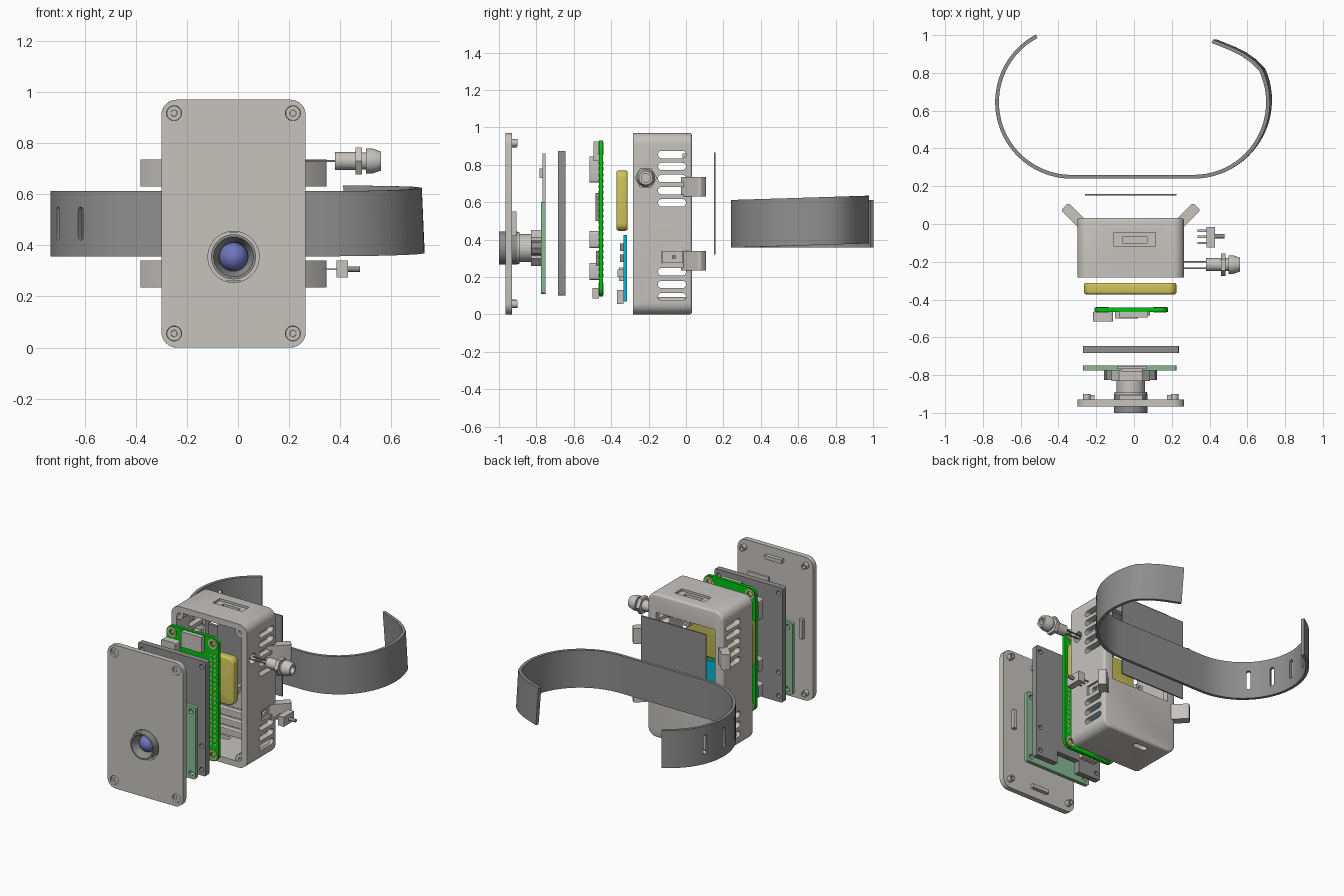
import bpy, math
from mathutils import Matrix, Vector

if "Cube" in bpy.data.objects:
    bpy.data.objects.remove(bpy.data.objects["Cube"])


def material(name, r, g, b):
    m = bpy.data.materials.new(name)
    m.use_nodes = True
    m.diffuse_color = (r, g, b, 1)
    m.node_tree.nodes["Principled BSDF"].inputs["Base Color"].default_value = (r, g, b, 1)
    return m


LIGHT = material("light_grey", .57, .55, .52)
GREY = material("mid_grey", .27, .27, .27)
GREEN = material("board_green", 0, .55, .005)
PALE = material("pale_green", .25, .49, .29)
CYAN = material("board_cyan", 0, .48, .7)
YELLOW = material("battery_yellow", .62, .55, .1)
BLUE = material("lens_blue", .16, .18, .52)
TAN = material("contact_tan", .6, .48, .25)
MID = -.0175   # middle of the case in x


def slab(axis, xs, ys, zs, r=0, seg=6):
    """Box given by its ranges, with the corners rounded around one axis."""
    rng = [xs, ys, zs]
    k = "xyz".index(axis)
    u, v = [i for i in range(3) if i != k]
    (u0, u1), (v0, v1) = rng[u], rng[v]
    r = min(r, (u1 - u0) / 2 - 1e-4, (v1 - v0) / 2 - 1e-4)
    pts = []
    corners = [(u1 - r, v1 - r), (u0 + r, v1 - r), (u0 + r, v0 + r), (u1 - r, v0 + r)]
    for q, (cu, cv) in enumerate(corners):
        for s in range(seg + 1 if r > 0 else 1):
            a = (q + s / seg) * math.pi / 2
            pts.append((cu + r * math.cos(a), cv + r * math.sin(a)))
    n, verts = len(pts), []
    for w in rng[k]:
        for p in pts:
            co = [0, 0, 0]
            co[k], co[u], co[v] = w, *p
            verts.append(Vector(co))
    faces = [list(range(n))[::-1], list(range(n, 2 * n))]
    faces += [[i, (i + 1) % n, n + (i + 1) % n, n + i] for i in range(n)]
    if axis == "y":
        faces = [f[::-1] for f in faces]
    return verts, faces


def lathe(axis, centre, profile, n=32):
    """Closed solid turned from (position, radius) pairs along an axis."""
    k = "xyz".index(axis)
    u, v = [i for i in range(3) if i != k]
    verts = []
    for w, r in profile:
        for i in range(n):
            a = 2 * math.pi * i / n
            co = list(centre)
            co[k] = w
            co[u] += r * math.cos(a)
            co[v] += r * math.sin(a)
            verts.append(Vector(co))
    m = len(profile)
    faces = [list(range(n))[::-1], list(range((m - 1) * n, m * n))]
    for j in range(m - 1):
        faces += [[j * n + i, j * n + (i + 1) % n, (j + 1) * n + (i + 1) % n, (j + 1) * n + i] for i in range(n)]
    if axis == "y":
        faces = [f[::-1] for f in faces]
    return verts, faces


def rod(axis, centre, a, b, r, n=20):
    return lathe(axis, centre, [(a, r), (b, r)], n)


def turned(piece, degrees, x, y):
    m = Matrix.Translation((x, y, 0)) @ Matrix.Rotation(math.radians(degrees), 4, "Z")
    return [m @ p for p in piece[0]], piece[1]


def part(name, mat, pieces, cuts=(), bevel=0):
    """Join pieces to one object, bevel it, then subtract each group of cutters."""
    verts, faces = [], []
    for pv, pf in pieces:
        faces += [[i + len(verts) for i in f] for f in pf]
        verts += pv
    me = bpy.data.meshes.new(name)
    me.from_pydata(verts, [], faces)
    ob = bpy.data.objects.new(name, me)
    bpy.context.scene.collection.objects.link(ob)
    if mat:
        me.materials.append(mat)
    if bevel:
        b = ob.modifiers.new("edge", "BEVEL")
        b.width, b.segments, b.limit_method, b.angle_limit = bevel, 3, "ANGLE", math.radians(40)
    tools = [part("cutter", None, group) for group in cuts]
    for t in tools:
        t.hide_render = True
        mod = ob.modifiers.new("cut", "BOOLEAN")
        mod.operation, mod.object, mod.solver = "DIFFERENCE", t, "EXACT"
    if ob.modifiers:
        bpy.context.view_layer.update()
        ev = ob.evaluated_get(bpy.context.evaluated_depsgraph_get())
        new = bpy.data.meshes.new_from_object(ev)
        ob.modifiers.clear()
        ob.data = new
        if mat:
            new.materials.clear()
            new.materials.append(mat)
    for t in tools:
        bpy.data.objects.remove(t)
    ob.data.shade_smooth()
    ob.data.set_sharp_from_angle(angle=math.radians(32))
    return ob


screws = [(x, 0, z) for x in (-.25, .215) for z in (.055, .917)]
lens = (MID, 0, .355)

# Front cover with countersunk screw holes, snap tabs and pegs
part("front_cover", LIGHT, [slab("y", (-.3, .265), (-.965, -.93), (0, .97), .06)],
     [[rod("y", lens, -1, -.9, .1, 40)] + [lathe("y", s, [(-.97, .03), (-.952, .028), (-.952, .013), (-.9, .013)]) for s in screws]])
tabs = [slab("x", (x, x + .025), (-.932, -.905), (.42, .55)) for x in (-.235, .175)]
tabs += [slab("z", (-.08, .045), (-.932, -.905), (z, z + .025)) for z in (.055, .89)]
part("cover_tabs", LIGHT, tabs)
part("cover_pegs", LIGHT, [lathe("y", s, [(-.935, .02), (-.9, .02), (-.9, .012), (-.95, .012)]) for s in screws])

# Camera: barrel, lens, mount and small board
part("lens_barrel", GREY, [lathe("y", lens, [(-.9, .088), (-1, .088), (-1, .078), (-.955, .057), (-.93, .055)], 40)])
ball = [(-.93 - .057 * math.cos(i * math.pi / 12), max(.001, .057 * math.sin(i * math.pi / 12))) for i in range(7)]
part("lens", BLUE, [lathe("y", lens, ball)])
part("lens_mount", LIGHT, [lathe("y", lens, [(-.905, .085), (-.89, .085), (-.89, .075), (-.825, .075)])])
part("mount_base", LIGHT, [slab("y", (-.12, .085), (-.83, -.775), (.26, .452), .04, 1)])
part("mount_knobs", GREY, [lathe("y", (MID + s * .1, 0, .355), [(-.825, .04), (-.775, .04)], 8) for s in (-1, 1)])
part("camera_board", PALE, [slab("y", (-.27, .225), (-.775, -.75), (.11, .6), .015)],
     [[rod("y", (x, 0, z), -.8, -.7, .016) for x in (-.235, .19) for z in (.145, .565)]])
part("camera_ribbon", LIGHT, [slab("y", (-.09, .065), (-.768, -.752), (.59, .86)),
                              slab("y", (-.07, .045), (-.782, -.768), (.73, .78))])

# Shield plate with a notch in its lower edge
part("shield_plate", GREY, [slab("y", (-.27, .237), (-.684, -.645), (.1, .875), .01)],
     [[rod("y", (x, 0, z), -.75, -.6, .015) for x in (-.24, .207) for z in (.14, .3, .835)]
      + [slab("y", (-.1, .07), (-.75, -.6), (.05, .18))]])

# Main computer board
mounts = [(x, 0, z) for x in (-.168, .137) for z in (.138, .887)]
part("main_board", GREEN, [slab("y", (-.21, .18), (-.465, -.443), (.095, .93), .045)],
     [[rod("y", m, -.5, -.4, .018) for m in mounts]])
part("mount_rings", TAN, [lathe("y", m, [(-.45, .019), (-.468, .019), (-.468, .034), (-.44, .034), (-.44, .019), (-.45, .019)]) for m in mounts])
part("header_pads", TAN, [rod("y", (.125 + .03 * c, 0, .21 + .0316 * i), -.467, -.441, .009, 8)
                          for c in (0, 1) for i in range(20)])
ports = [slab("y", (-.217, -.11), (-.515, -.465), (z - h, z + h), .012, 3)
         for z, h in ((.775, .07), (.4, .045), (.23, .045))]
part("board_ports", LIGHT, ports + [slab("y", (-.08, .075), (-.495, -.465), (.82, .925)),
                                    slab("y", (-.1, .02), (-.5, -.465), (.085, .14))])
part("board_chips", GREY, [slab("y", (-.06, .085), (-.485, -.465), (.5, .65)),
                           slab("y", (-.04, .06), (-.48, -.465), (.26, .34))])

# Battery and charger board
part("battery", YELLOW, [slab("y", (-.265, .225), (-.372, -.312), (.447, .77), .04)], bevel=.012)
part("charger_board", CYAN, [slab("y", (-.2, .08), (-.335, -.315), (.07, .425))])
part("charger_parts", LIGHT, [slab("y", (-.12, 0), (-.37, -.335), (.055, .13)),
                              slab("y", (-.16, -.06), (-.358, -.335), (.18, .25)),
                              slab("y", (-.02, .06), (-.365, -.335), (.2, .24))])
part("charger_chips", GREY, [slab("y", (-.14, -.04), (-.352, -.335), (z, z + .04)) for z in (.28, .34)])

# Case: hollow shell with vents on both sides, back window and port openings
vents = [slab("x", (-.5, .5), (-.15, 0), (z - .02, z + .02), .02)
         for z in (.095, .16, .228, .597, .662, .727, .792, .855)]
window = slab("y", (-.24, .2), (-.1, .2), (.35, .845))
holes = [slab("x", (.25, .4), (-.13, -.015), (.275, .34)), slab("z", (-.105, .115), (-.12, -.045), (.955, 1.1)),
         rod("x", (0, -.22, .73), .2, .4, .035)]
inner = [slab("x", (.2, .4), (-.1, -.055), (.295, .32)), slab("z", (-.06, .07), (-.1, -.07), (.9, 1.1)),
         slab("z", (-.13, -.03), (-.06, -.02), (-.1, .1), .02)]
part("case", LIGHT, [slab("y", (-.3, .265), (-.34, .033), (0, .97), .06, 8)],
     [[slab("y", (-1, 1), (-1, -.283), (-1, 2))], [slab("y", (-.26, .225), (-.5, -.005), (.04, .93), .03)],
      [window], vents, holes, inner], bevel=.015)
part("screw_posts", LIGHT, [rod("y", s, -.281, .01, .038) for s in screws], [[rod("y", s, -.4, -.2, .014) for s in screws]])
part("window_bosses", LIGHT, [slab("y", (x - .025, x + .025), (-.02, .031), (z - .025, z + .025))
                              for x, z in ((MID, .835), (MID, .36))],
     [[rod("y", (MID, 0, z), -.1, .1, .012) for z in (.835, .36)]])
lugs = []
for side in (-1, 1):
    for z in (.235, .63):
        lugs.append(turned(slab("z", (-.075, .075), (-.028, .028), (z, z + .105), .014, 4), 90 - side * 45, MID + side * .297, .04))
part("strap_lugs", LIGHT, lugs)
part("window_cover", GREY, [slab("y", (-.26, .225), (.15, .159), (.32, .865))])

# Cable gland with two leads
gland = (0, -.215, .73)
part("cable_gland", LIGHT, [lathe("x", gland, [(.38, .035), (.462, .035), (.462, .04), (.485, .04), (.485, .034), (.5, .034),
                                              (.5, .049), (.525, .049), (.56, .037), (.56, .024), (.53, .024)])])
part("gland_nut", LIGHT, [rod("x", gland, .46, .485, .06, 6)])
part("gland_leads", GREY, [slab("x", (.25, .385), (y - .004, y + .004), (.727, .733)) for y in (-.235, -.2)])

# Toggle switch with three pins
part("switch_body", LIGHT, [slab("x", (.385, .43), (-.125, -.015), (.275, .34))])
part("switch_pins", LIGHT, [slab("x", (.335, .39), (y - .006, y + .006), (.303, .309)) for y in (-.1, -.068, -.036)])
part("switch_lever", GREY, [rod("x", (0, -.065, .307), .425, .478, .011)])

# Wrist strap swept along an open loop, right end slightly twisted
path = [(-.33 + .395 * math.cos(math.radians(a)), .645 + .395 * math.sin(math.radians(a))) for a in range(118, 271, 4)]
path += [(.315 + .4 * math.cos(math.radians(a)), .65 + .4 * math.sin(math.radians(a))) for a in range(270, 386, 5)]
path += [(.63, .865), (.58, .9), (.53, .925), (.425, .968)]
verts, faces = [], []
for i, (x, y) in enumerate(path):
    a, b = Vector(path[max(i - 1, 0)]), Vector(path[min(i + 1, len(path) - 1)])
    t = (b - a).normalized() * .01
    twist = max(0, (y - .25) / .7) if x > 0 else 0
    for s, z in ((1, .357), (-1, .357), (-1, .612), (1, .612)):
        lean = -.02 * twist * (z - .485) / .13
        verts.append(Vector((x + s * t.y + lean * .5, y - s * t.x, z + .022 * twist)))
for i in range(len(path) - 1):
    faces += [[4 * i + j, 4 * i + (j + 1) % 4, 4 * i + 4 + (j + 1) % 4, 4 * i + 4 + j] for j in range(4)]
last = len(verts) - 4
faces += [[3, 2, 1, 0], [last, last + 1, last + 2, last + 3]]
slots = [turned(slab("x", (.35, .45), (-.013, .013), (.42, .55), .012, 4), a, -.33, .645)
         for a in (157.5, 180, 202.5, 225)]
part("wrist_strap", GREY, [(verts, faces)], [slots])
